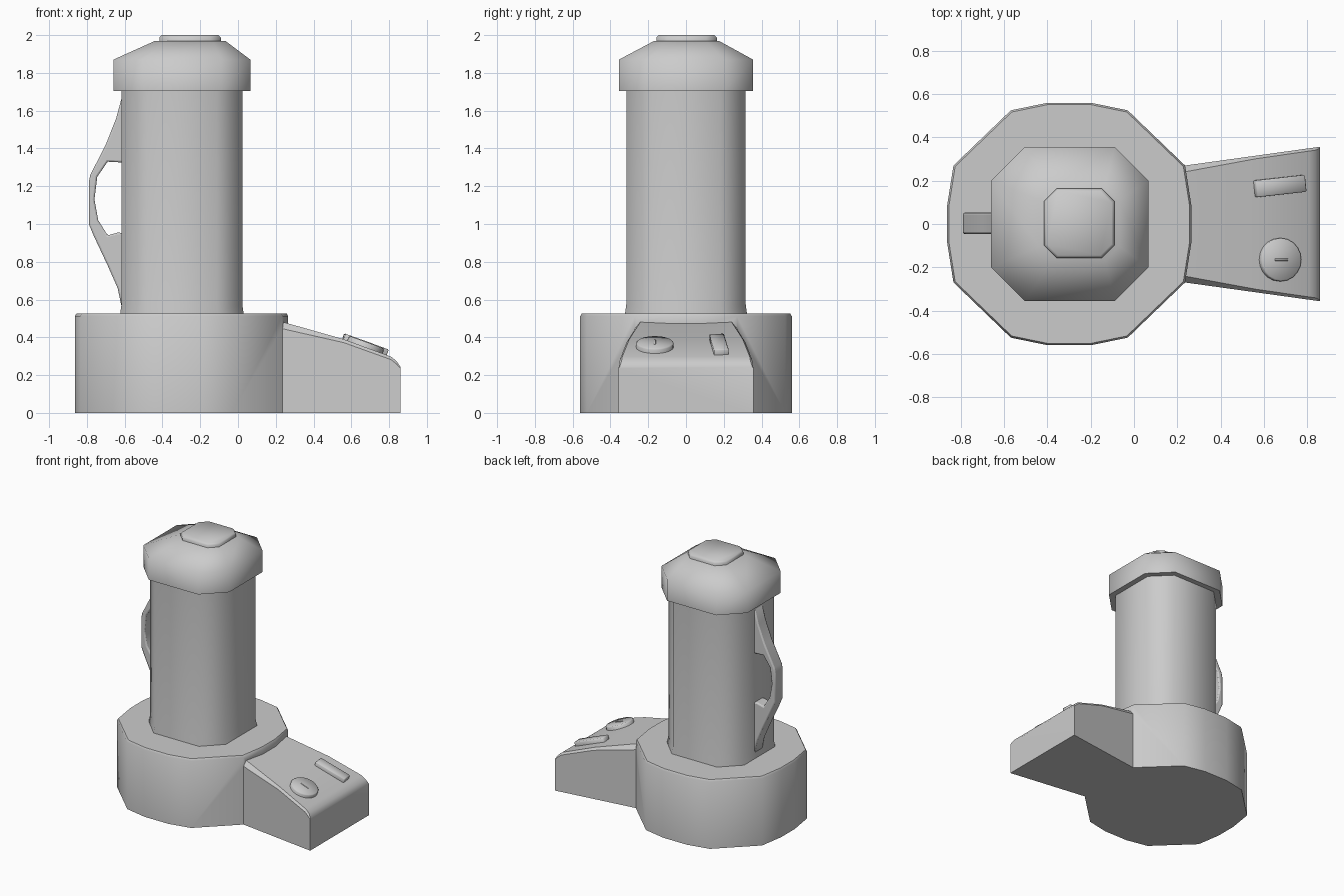
import bpy, bmesh, math
from mathutils import Matrix, Vector

if "Cube" in bpy.data.objects:
    bpy.data.objects.remove(bpy.data.objects["Cube"])


def make_obj(name, bm, angle=40):
    bmesh.ops.recalc_face_normals(bm, faces=bm.faces)
    me = bpy.data.meshes.new(name)
    bm.to_mesh(me)
    bm.free()
    ob = bpy.data.objects.new(name, me)
    bpy.context.collection.objects.link(ob)
    smooth(ob, angle)
    return ob


def smooth(ob, angle):
    bpy.ops.object.select_all(action='DESELECT')
    bpy.context.view_layer.objects.active = ob
    ob.select_set(True)
    bpy.ops.object.shade_smooth_by_angle(angle=math.radians(angle))


def loft(name, rings, angle=40):
    """Skin a list of equal-length point rings and cap both ends."""
    bm = bmesh.new()
    vs = [[bm.verts.new(p) for p in r] for r in rings]
    n = len(vs[0])
    for a, b in zip(vs, vs[1:]):
        for i in range(n):
            j = (i + 1) % n
            bm.faces.new((a[i], a[j], b[j], b[i]))
    bm.faces.new(vs[0][::-1])
    bm.faces.new(vs[-1])
    return make_obj(name, bm, angle)


def octagon(cx, cy, hx, hy, c, z):
    q = [(hx, -hy + c), (hx, hy - c), (hx - c, hy), (-hx + c, hy)]
    return [(cx + x, cy + y, z) for x, y in q + [(-x, -y) for x, y in q]]


def base_ring(s, z):
    q = [(.565, .08), (.535, .27), (.27, .525), (.10, .56)]
    half = q + [(-x, y) for x, y in q[::-1]]
    return [(-.299 + x * s, y * s, z)
            for x, y in half + [(-x, -y) for x, y in half]]


def console_section(x, top, edge):
    w = .27 + (x - .235) * .139
    half = [(w, 0), (w, top - edge), (w - edge * .8, top)]
    return [(x, y, z) for y, z in half + [(-y, z) for y, z in half[::-1]]]


# Motor base with sloping control console, joined into one flat-bottomed body
base = loft("base", [base_ring(1, 0), base_ring(1, .512), base_ring(.985, .526)])
console = loft("console", [console_section(x, z, e) for x, z, e in
               [(.12, .515, .04), (.26, .475, .035), (.56, .39, .018),
                (.81, .298, .016), (.84, .274, .016), (.86, .243, .006)]])
join = base.modifiers.new("join", 'BOOLEAN')
join.object, join.operation, join.solver = console, 'UNION', 'EXACT'
bpy.context.view_layer.objects.active = base
bpy.ops.object.modifier_apply(modifier=join.name)
bpy.data.objects.remove(console)
smooth(base, 38)

# Tall column with small flared foot
CX = -.297
loft("column", [octagon(CX, 0, h, h - .004, .135, z) for h, z in
                [(.326, .52), (.326, .53), (.320, .575), (.320, 1.71)]], 50)

# Faceted lid and its button
loft("lid", [octagon(CX, 0, .363, .356, .155, 1.705),
             octagon(CX, 0, .363, .356, .155, 1.87),
             octagon(-.253, .003, .185, .17, .065, 1.97)], 80)
loft("lid_button", [octagon(-.253, .003, .162, .16, .057, 1.96),
                    octagon(-.253, .003, .162, .16, .057, 1.988),
                    octagon(-.253, .003, .15, .148, .052, 2.0)], 80)

# Handle: side outline extruded in y, then bevelled
outline = [(-.60, 1.68), (-.618, 1.66), (-.645, 1.56), (-.70, 1.42), (-.782, 1.26),
           (-.79, 1.22), (-.79, 1.0), (-.765, .94), (-.69, .78), (-.637, .66),
           (-.618, .57), (-.60, .56), (-.60, .95), (-.635, .955), (-.69, .94),
           (-.74, 1.02), (-.76, 1.13), (-.745, 1.25), (-.69, 1.33), (-.60, 1.325)]
handle = loft("handle", [[(x, y, z) for x, z in outline] for y in (-.047, .053)], 60)
bev = handle.modifiers.new("soft_edges", 'BEVEL')
bev.width, bev.segments, bev.limit_method = .015, 2, 'ANGLE'
bev.angle_limit = math.radians(60)

# Controls lie in the tilted console plane
tilt = Matrix.Rotation(math.radians(20), 4, 'Y')


def place(ob, loc, turn=0):
    ob.matrix_world = Matrix.Translation(loc) @ tilt @ Matrix.Rotation(turn, 4, 'Z')


def box(name, sx, sy, sz, bevel):
    bm = bmesh.new()
    bmesh.ops.create_cube(bm, size=1)
    bmesh.ops.scale(bm, vec=(sx, sy, sz), verts=bm.verts)
    bmesh.ops.bevel(bm, geom=bm.edges[:], offset=bevel, segments=1, affect='EDGES')
    return make_obj(name, bm, 50)


def disc(r, z):
    return [(r * math.cos(t * math.tau / 20), r * math.sin(t * math.tau / 20), z)
            for t in range(20)]


knob_at = Vector((.672, -.165, .349))
place(loft("knob", [disc(.1, -.02), disc(.1, .02), disc(.094, .027)], 50), knob_at)
place(box("knob_marker", .065, .01, .012, .002), knob_at + tilt @ Vector((0, 0, .025)))
place(box("switch", .245, .078, .06, .005), (.67, .175, .35), math.radians(6))
